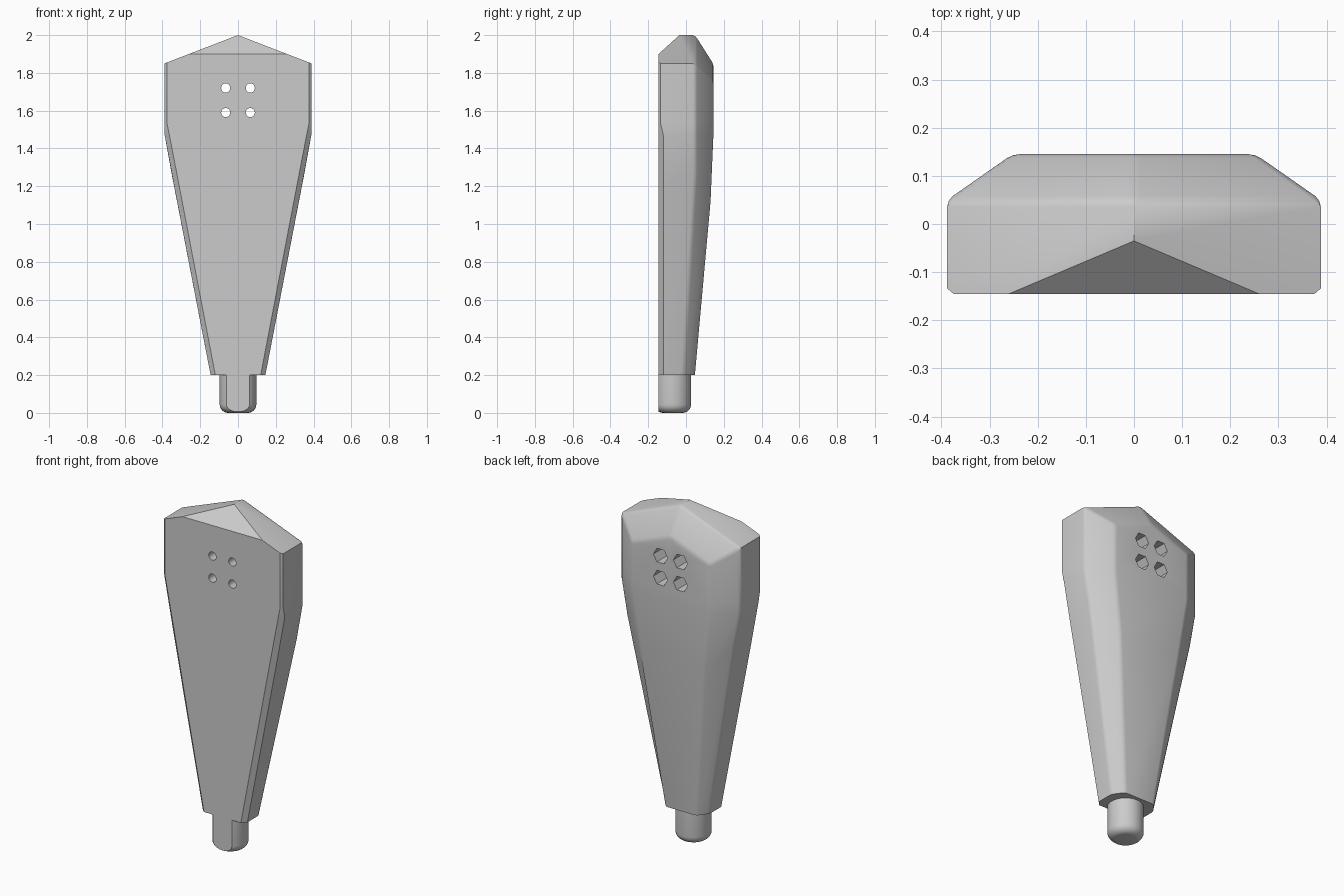
import bpy, bmesh, math
from mathutils import Matrix, Vector

if "Cube" in bpy.data.objects:
    bpy.data.objects.remove(bpy.data.objects["Cube"], do_unlink=True)

grey = bpy.data.materials.new("plain grey")
grey.use_nodes = True
grey.diffuse_color = (0.6, 0.6, 0.6, 1)
grey.node_tree.nodes["Principled BSDF"].inputs["Base Color"].default_value = (0.6, 0.6, 0.6, 1)

FRONT = -0.145


def make_object(name, bm):
    bmesh.ops.recalc_face_normals(bm, faces=bm.faces[:])
    mesh = bpy.data.meshes.new(name)
    bm.to_mesh(mesh)
    bm.free()
    mesh.materials.append(grey)
    obj = bpy.data.objects.new(name, mesh)
    bpy.context.collection.objects.link(obj)
    return obj


def slice_off(bm, point, normal):
    """Cut away everything on the normal side of a plane and cap the cut."""
    cut = bmesh.ops.bisect_plane(bm, geom=bm.verts[:] + bm.edges[:] + bm.faces[:],
                                 plane_co=point, plane_no=Vector(normal).normalized(),
                                 clear_outer=True, dist=1e-5)
    edges = [e for e in cut["geom_cut"] if isinstance(e, bmesh.types.BMEdge)]
    bmesh.ops.contextual_create(bm, geom=edges)


def shade(obj, degrees):
    bpy.ops.object.select_all(action="DESELECT")
    obj.select_set(True)
    bpy.context.view_layer.objects.active = obj
    bpy.ops.object.shade_smooth_by_angle(angle=math.radians(degrees))


# Body: half sections (front edge, side front, side back, back edge), lofted upward
sections = [
    [(0.12, FRONT, 0.2), (0.145, -0.12, 0.2), (0.145, -0.015, 0.2), (0.1, 0.047, 0.2)],
    [(0.311, FRONT, 1.2), (0.338, -0.12, 1.2), (0.352, 0.05, 1.27), (0.205, 0.13, 1.12)],
    [(0.363, FRONT, 1.47), (0.388, -0.12, 1.47), (0.388, 0.05, 1.47), (0.252, 0.145, 1.47)],
    [(0.375, FRONT, 1.53), (0.388, -0.134, 1.53), (0.388, 0.05, 1.53), (0.252, 0.145, 1.53)],
    [(0.375, FRONT, 2.2), (0.388, -0.134, 2.2), (0.388, 0.05, 2.2), (0.252, 0.145, 2.2)],
]
bm = bmesh.new()
rings = []
for half in sections:
    full = half + [(-x, y, z) for x, y, z in reversed(half)]
    rings.append([bm.verts.new(p) for p in full])
for low, high in zip(rings, rings[1:]):
    for i in range(len(low)):
        j = (i + 1) % len(low)
        bm.faces.new((low[i], low[j], high[j], high[i]))
bm.faces.new(rings[0])
bm.faces.new(rings[-1])

# Gabled top with a front bevel and a mitred back bevel
for side in (1, -1):
    slice_off(bm, (0, 0, 2), (side * 0.385, 0, 1))
    slice_off(bm, (0, 0.05, 2), (side * 0.385, 1.58, 1))
slice_off(bm, (0, FRONT, 1.9), (0, -0.91, 1))

# Soften the long edges on the back
bmesh.ops.recalc_face_normals(bm, faces=bm.faces[:])
soft = [e for e in bm.edges
        if min(v.co.y for v in e.verts) > -0.03 and max(v.co.z for v in e.verts) > 0.25
        and e.calc_face_angle(0) > math.radians(14)]
bmesh.ops.bevel(bm, geom=soft, offset=0.014, segments=2, profile=0.5,
                affect="EDGES", clamp_overlap=True)
body = make_object("body", bm)

# Screw holes: round through the front, hexagonal pockets at the back
cutters = []
for name, sides, radius, y0, y1 in (("round_cutter", 32, 0.024, -0.3, 0.1),
                                    ("hex_cutter", 6, 0.046, 0.03, 0.3)):
    bm = bmesh.new()
    for x in (-0.065, 0.065):
        for z in (1.59, 1.72):
            place = (Matrix.Translation((x, (y0 + y1) / 2, z))
                     @ Matrix.Rotation(math.pi / 2, 4, "X")
                     @ Matrix.Rotation(math.pi / 2 if sides == 6 else 0, 4, "Z"))
            bmesh.ops.create_cone(bm, cap_ends=True, segments=sides, radius1=radius,
                                  radius2=radius, depth=y1 - y0, matrix=place)
    cutter = make_object(name, bm)
    cutter.hide_render = True
    cutters.append(cutter)
    mod = body.modifiers.new(name, "BOOLEAN")
    mod.operation = "DIFFERENCE"
    mod.solver = "EXACT"
    mod.object = cutter
bpy.context.view_layer.objects.active = body
for mod in list(body.modifiers):
    bpy.ops.object.modifier_apply(modifier=mod.name)
for cutter in cutters:
    bpy.data.objects.remove(cutter, do_unlink=True)
shade(body, 25)

# Peg: round pin with a rounded tip and a flat front
bm = bmesh.new()
bmesh.ops.create_cone(bm, cap_ends=True, segments=48, radius1=0.097, radius2=0.097,
                      depth=0.23, matrix=Matrix.Translation((0, -0.07, 0.115)))
tip = [e for e in bm.edges if all(v.co.z < 0.01 for v in e.verts)]
bmesh.ops.bevel(bm, geom=tip, offset=0.045, segments=6, profile=0.5, affect="EDGES")
slice_off(bm, (0, FRONT, 0), (0, -1, 0))
peg = make_object("peg", bm)
shade(peg, 30)
